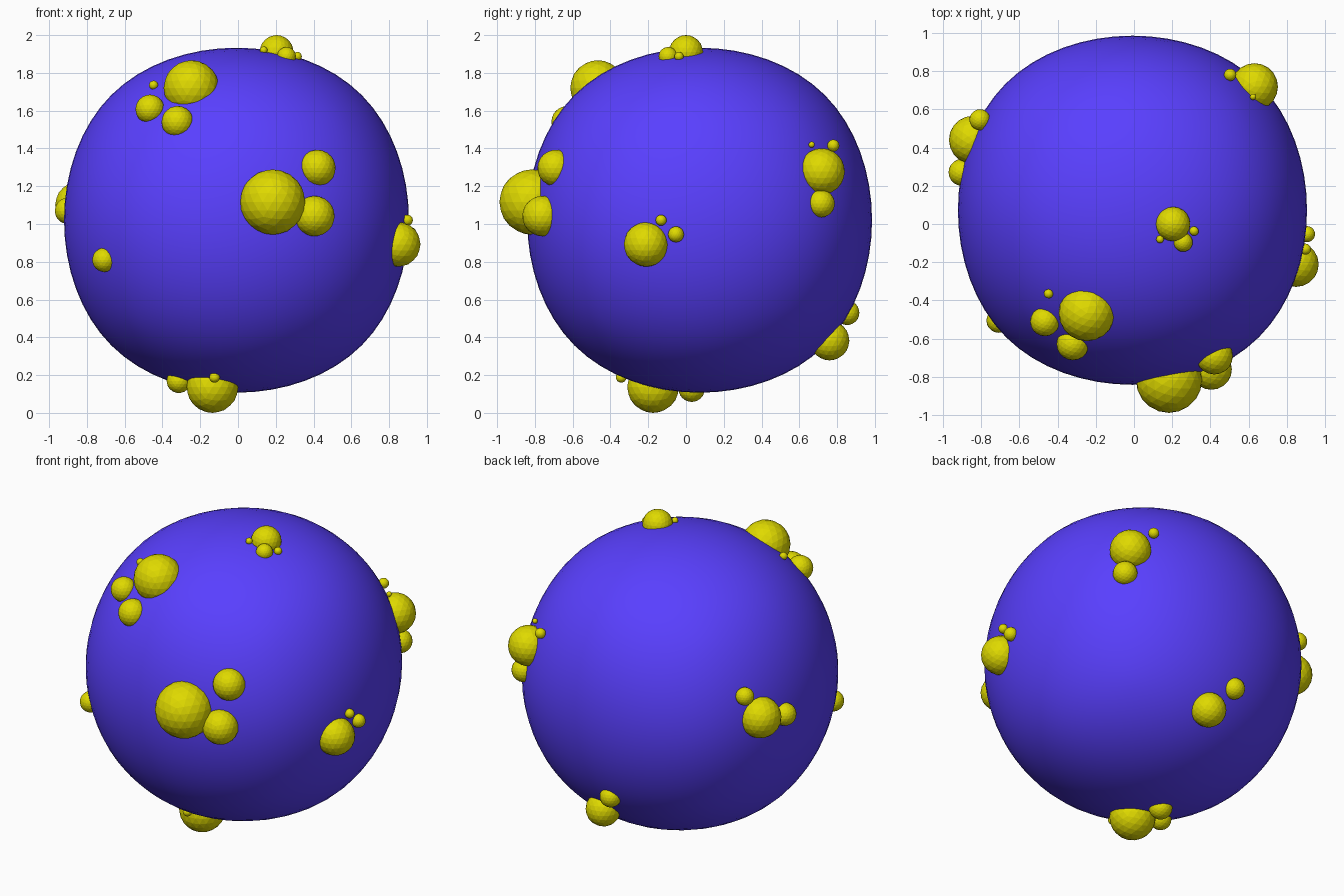
import bpy, bmesh
from mathutils import Matrix


def material(name, rgb):
    m = bpy.data.materials.new(name)
    m.diffuse_color = (*rgb, 1)
    return m


BLUE = material("violet_blue", (0.10, 0.05, 1.0))
YELLOW = material("yellow", (0.74, 0.70, 0.0))

# Clusters of warts: (x, y, z, radius), largest first
CLUSTERS = {
    "front": [(0.183, -0.815, 1.116, 0.173), (0.42, -0.69, 1.296, 0.097),
              (0.405, -0.76, 1.042, 0.107)],
    "front_upper": [(-0.247, -0.466, 1.72, 0.147), (-0.466, -0.51, 1.608, 0.077),
                    (-0.32, -0.628, 1.54, 0.085), (-0.447, -0.365, 1.735, 0.024)],
    "right": [(0.848, -0.211, 0.892, 0.118), (0.897, -0.132, 1.02, 0.029),
              (0.905, -0.053, 0.945, 0.042)],
    "back_right": [(0.63, 0.718, 1.278, 0.123), (0.668, 0.715, 1.108, 0.073),
                   (0.503, 0.780, 1.415, 0.032), (0.623, 0.665, 1.42, 0.016)],
    "left": [(-0.842, 0.44, 1.10, 0.126), (-0.806, 0.545, 1.265, 0.055),
             (-0.90, 0.27, 1.07, 0.070)],
    "top": [(0.204, 0.0, 1.91, 0.09), (0.257, -0.095, 1.887, 0.05),
            (0.314, -0.037, 1.887, 0.024), (0.136, -0.08, 1.92, 0.02)],
    "front_left": [(-0.708, -0.505, 0.81, 0.064), (-0.653, -0.56, 0.825, 0.012),
                   (-0.696, -0.51, 0.873, 0.013)],
    "bottom": [(-0.135, -0.174, 0.137, 0.137), (-0.313, -0.13, 0.170, 0.065),
               (-0.18, 0.03, 0.128, 0.070), (-0.124, -0.343, 0.188, 0.028)],
    "back_lower": [(0.063, 0.76, 0.383, 0.105), (-0.055, 0.853, 0.53, 0.065),
                   (0.10, 0.84, 0.53, 0.013)],
}


def finish(bm, name, mat, smooth):
    me = bpy.data.meshes.new(name)
    for f in bm.faces:
        f.smooth = smooth
    bm.to_mesh(me)
    bm.free()
    me.materials.append(mat)
    ob = bpy.data.objects.new(name, me)
    bpy.context.collection.objects.link(ob)
    return ob


# Body: a cube rounded by subdivision, slightly fuller at its corners
bm = bmesh.new()
bmesh.ops.create_cube(bm, size=2 * 0.913 / 0.8395,
                      matrix=Matrix.Translation((-0.008, 0.072, 1.02)))
body = finish(bm, "body", BLUE, True)
sub = body.modifiers.new("rounding", 'SUBSURF')
sub.levels = sub.render_levels = 4

# Warts: one object per cluster
for place, warts in CLUSTERS.items():
    bm = bmesh.new()
    for x, y, z, r in warts:
        bmesh.ops.create_icosphere(bm, subdivisions=3, radius=r,
                                   matrix=Matrix.Translation((x, y, z)))
    finish(bm, place + "_warts", YELLOW, False)
